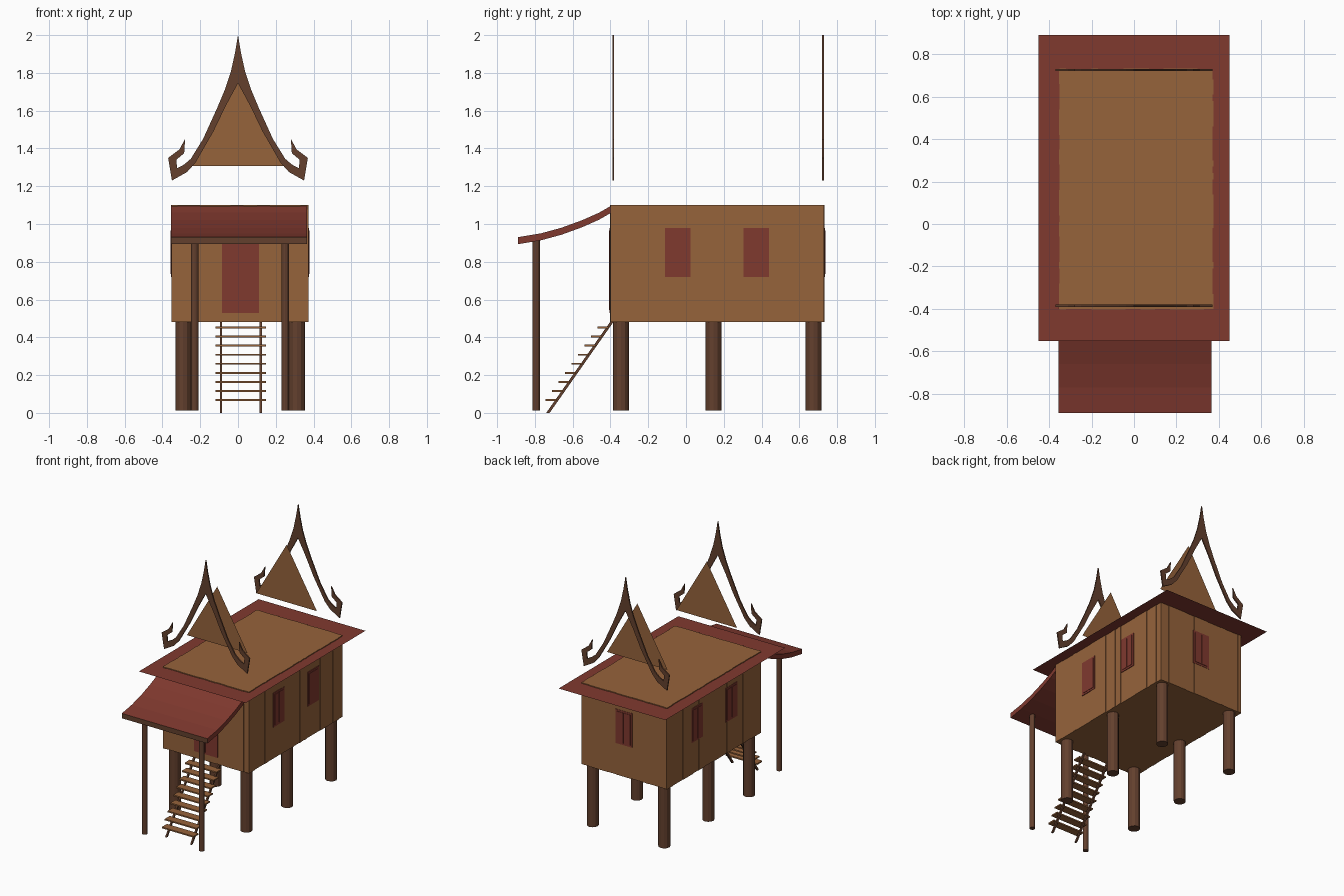
import bpy, bmesh, random
from mathutils import Vector

random.seed(4)
cube = bpy.data.objects.get("Cube")
if cube:
    bpy.data.objects.remove(cube, do_unlink=True)


def material(name, rgb):
    m = bpy.data.materials.new(name)
    m.use_nodes = True
    m.diffuse_color = (*rgb, 1)
    m.node_tree.nodes["Principled BSDF"].inputs["Base Color"].default_value = (*rgb, 1)
    return m


WOOD = material("warm wood", (0.305, 0.125, 0.044))
DARK = material("dark wood", (0.125, 0.051, 0.027))
RED = material("red paint", (0.216, 0.041, 0.028))


def finish(name, bm, *mats):
    bmesh.ops.recalc_face_normals(bm, faces=bm.faces)
    mesh = bpy.data.meshes.new(name)
    bm.to_mesh(mesh)
    bm.free()
    for m in mats:
        mesh.materials.append(m)
    ob = bpy.data.objects.new(name, mesh)
    bpy.context.collection.objects.link(ob)
    return ob


def add_box(bm, lo, hi):
    made = bmesh.ops.create_cube(bm, size=1)["verts"]
    for v in made:
        v.co = Vector([(a + b) / 2 + c * (b - a) for a, b, c in zip(lo, hi, v.co)])


def box(name, lo, hi, mat):
    bm = bmesh.new()
    add_box(bm, lo, hi)
    return finish(name, bm, mat)


def post(name, x, y, radius, z0, z1, mat):
    bm = bmesh.new()
    bmesh.ops.create_cone(bm, cap_ends=True, segments=12, radius1=radius,
                          radius2=radius, depth=z1 - z0)
    bmesh.ops.translate(bm, verts=bm.verts, vec=(x, y, (z0 + z1) / 2))
    return finish(name, bm, mat)


def prism(name, points, direction, *mats):
    """Extrude a closed outline along a direction."""
    bm = bmesh.new()
    face = bm.faces.new([bm.verts.new(p) for p in points])
    top = bmesh.ops.extrude_face_region(bm, geom=[face])["geom"]
    bmesh.ops.translate(bm, vec=direction,
                        verts=[g for g in top if isinstance(g, bmesh.types.BMVert)])
    return finish(name, bm, *mats)


def sheet(name, points, mat):
    bm = bmesh.new()
    bm.faces.new([bm.verts.new(p) for p in points])
    return finish(name, bm, mat)


# House body
X0, X1, Y0, Y1, FLOOR, TOP = -0.35, 0.37, -0.40, 0.73, 0.48, 1.10
box("house_body", (X0, Y0, FLOOR), (X1, Y1, TOP), WOOD)


# Wall boards of uneven width, every other one slightly proud
def boards(name, axis, at, out, start, end):
    bm = bmesh.new()
    pos, raised = start, True
    while pos < end:
        nxt = min(end, pos + random.choice((0.03, 0.07, 0.12, 0.16)))
        if raised:
            a, b = sorted((at, at + out * 0.003))
            if axis == "x":
                add_box(bm, (a, pos, FLOOR), (b, nxt, TOP))
            else:
                add_box(bm, (pos, a, FLOOR), (nxt, b, TOP))
        pos, raised = nxt, not raised
    finish(name, bm, WOOD)


boards("left_wall_boards", "x", X1, 1, Y0, Y1)
boards("right_wall_boards", "x", X0, -1, Y0, Y1)
boards("front_wall_boards", "y", Y0, -1, X0, X1)
boards("back_wall_boards", "y", Y1, 1, X0, X1)


# Doors and windows: a thin frame plate with two shutter leaves
def opening(name, axis, at, out, start, end, z0, z1):
    bm = bmesh.new()
    mid, rim = (start + end) / 2, 0.014
    parts = [(start, end, z0, z1, 0.005),
             (start + rim, mid - 0.003, z0 + rim, z1 - rim, 0.008),
             (mid + 0.003, end - rim, z0 + rim, z1 - rim, 0.008)]
    for s, e, lo, hi, depth in parts:
        a, b = sorted((at, at + out * depth))
        if axis == "x":
            add_box(bm, (a, s, lo), (b, e, hi))
        else:
            add_box(bm, (s, a, lo), (e, b, hi))
    finish(name, bm, RED)


for side, at, out in (("left", X1, 1), ("right", X0, -1)):
    opening(side + "_front_window", "x", at, out, -0.11, 0.025, 0.72, 0.98)
    opening(side + "_back_window", "x", at, out, 0.305, 0.44, 0.72, 0.98)
opening("back_window", "y", Y1, 1, -0.06, 0.08, 0.72, 0.98)
opening("front_door", "y", Y0, -1, -0.085, 0.11, 0.53, 0.98)

# Flat eaves around the top of the walls
EAVE = TOP - 0.006
sheet("eaves", [(-0.45, -0.55, EAVE), (0.45, -0.55, EAVE),
                (0.45, 0.89, EAVE), (-0.45, 0.89, EAVE)], RED)

# Porch roof with a wooden front edge
curve = [(-0.39, 1.10), (-0.46, 1.06), (-0.55, 1.02), (-0.66, 0.98), (-0.77, 0.95), (-0.89, 0.93)]
outline = curve + [(y, z - 0.037) for y, z in reversed(curve)]
porch = prism("porch_roof", [(-0.355, y, z) for y, z in outline], (0.72, 0, 0), RED, DARK)
for f in porch.data.polygons:
    f.material_index = int(f.normal.y < -0.9)

# Stilts and porch posts
for i, y in enumerate((-0.345, 0.145, 0.675)):
    for side, x in (("right", -0.29), ("left", 0.312)):
        post(f"{side}_stilt_{i + 1}", x, y, 0.042, 0.012, FLOOR, DARK)
for side, x in (("right", -0.23), ("left", 0.25)):
    post(side + "_porch_post", x, -0.793, 0.02, 0.012, 0.92, DARK)

# Stair
for side, x in (("right", -0.09), ("left", 0.12)):
    prism(side + "_stair_rail", [(x - 0.006, -0.74, 0), (x - 0.006, -0.722, 0),
                                 (x - 0.006, -0.385, 0.48), (x - 0.006, -0.403, 0.48)],
          (0.012, 0, 0), DARK)
for i in range(9):
    y, z = -0.715 + i * 0.0345, 0.068 + i * 0.048
    box(f"stair_tread_{i + 1}", (-0.12, y - 0.03, z - 0.005), (0.147, y + 0.03, z + 0.005), WOOD)

# Gable frames with upturned ends, and the inner gable panels
half = [(0.015, 1.91), (0.037, 1.81), (0.07, 1.71), (0.11, 1.615), (0.185, 1.45),
        (0.25, 1.345), (0.285, 1.315), (0.322, 1.295), (0.327, 1.34), (0.285, 1.375),
        (0.28, 1.45), (0.31, 1.395), (0.37, 1.35), (0.35, 1.23), (0.27, 1.275),
        (0.225, 1.325), (0.13, 1.49), (0.065, 1.625)]
# inner and outer edges of each limb, ordered around the frame
outer = half[:9]
hook = half[9:14]
inner = half[14:]
limb = outer + hook + inner


def frame_outline(y):
    # the foot side of the limb runs under the hook, back up to the inner peak
    right = [(x, y, z) for x, z in limb]
    left = [(-x, y, z) for x, z in reversed(limb)]
    return [(0, y, 2.0)] + right + [(0, y, 1.745)] + left


for end, y, panel_y in (("front", -0.39, -0.25), ("back", 0.72, 0.585)):
    prism(end + "_gable_frame", frame_outline(y), (0, 0.01, 0), DARK)
    sheet(end + "_gable_panel", [(-0.255, panel_y, 1.308), (0.255, panel_y, 1.308),
                                 (0, panel_y, 1.745)], WOOD)
